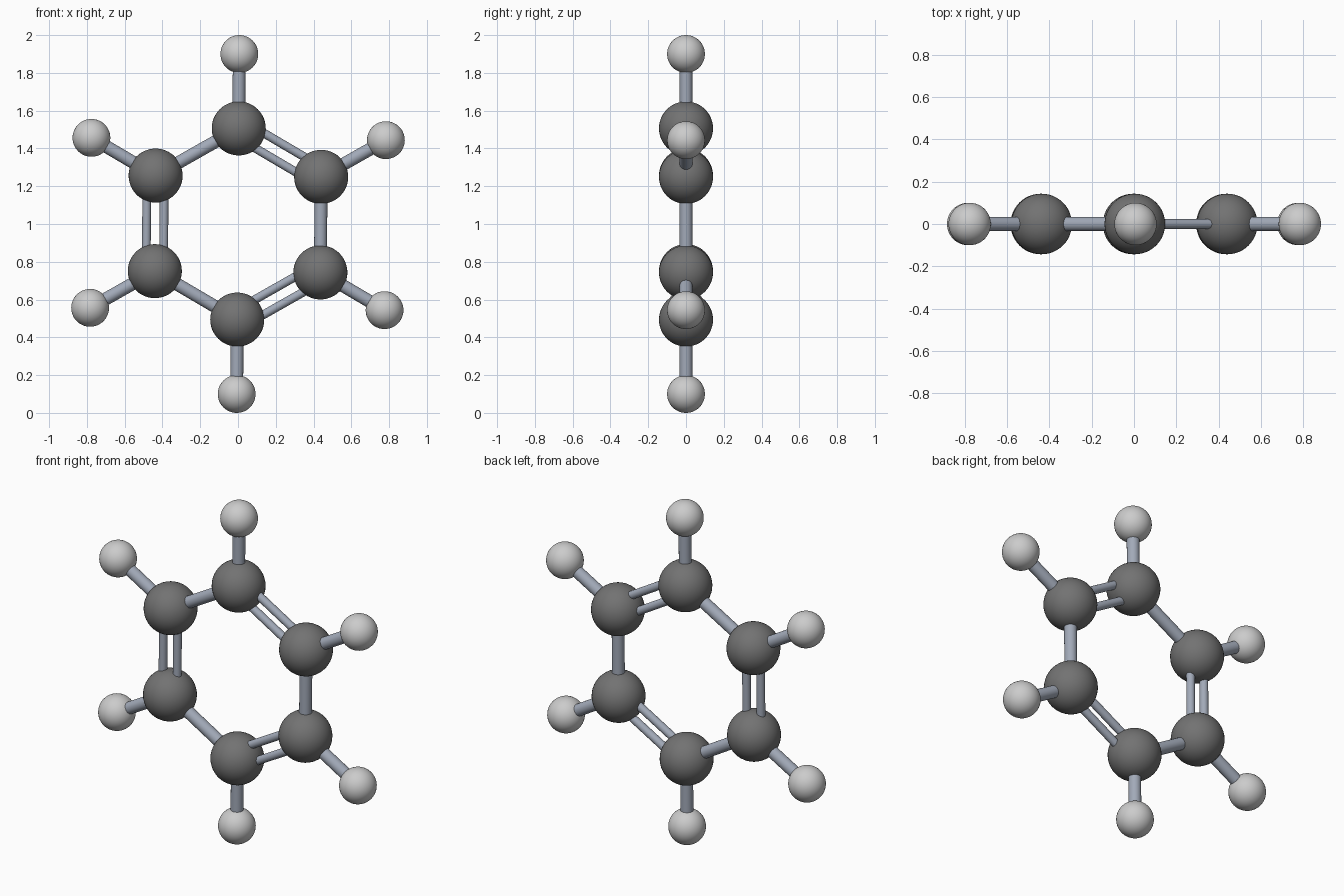
import bpy
import math
from mathutils import Vector

if "Cube" in bpy.data.objects:
    bpy.data.objects.remove(bpy.data.objects["Cube"])

CENTRE = Vector((0, 0, 1.0))
RING_R, OUTER_R = 0.506, 0.90
TWIST = math.radians(0.45)


def spot(i, radius):
    """Point i of six, clockwise from the top in the front view."""
    a = i * math.pi / 3 + TWIST
    return CENTRE + Vector((math.sin(a), 0, math.cos(a))) * radius


def smooth(obj, name):
    obj.name = name
    bpy.ops.object.shade_smooth_by_angle(angle=math.radians(40))


def ball(name, pos, radius):
    bpy.ops.mesh.primitive_uv_sphere_add(segments=48, ring_count=24, radius=radius, location=pos)
    smooth(bpy.context.object, name)


def rod(name, a, b, radius):
    d = b - a
    bpy.ops.mesh.primitive_cylinder_add(vertices=32, radius=radius, depth=d.length,
                                        location=(a + b) / 2,
                                        rotation=d.to_track_quat('Z', 'Y').to_euler())
    obj = bpy.context.object
    smooth(obj, name)
    obj.data.materials.append(bond_mat)


def grey(name, rgb):
    m = bpy.data.materials.new(name)
    m.diffuse_color = (*rgb, 1)
    m.use_nodes = True
    m.node_tree.nodes["Principled BSDF"].inputs["Base Color"].default_value = m.diffuse_color
    return m


bond_mat = grey("bond_blue_grey", (0.36, 0.40, 0.48))

for i in range(6):
    inner, outer, following = spot(i, RING_R), spot(i, OUTER_R), spot(i + 1, RING_R)
    # Atoms
    ball(f"carbon_atom_{i}", inner, 0.143)
    bpy.context.object.data.materials.append(
        bpy.data.materials.get("carbon_grey") or grey("carbon_grey", (0.17, 0.17, 0.17)))
    ball(f"hydrogen_atom_{i}", outer, 0.10)
    # Outward single bond
    rod(f"outer_bond_{i}", inner, outer, 0.034)
    # Ring bonds alternate double and single
    if i % 2 == 0:
        side = ((inner + following) / 2 - CENTRE).normalized() * 0.046
        rod(f"double_bond_outer_{i}", inner + side, following + side, 0.023)
        rod(f"double_bond_inner_{i}", inner - side, following - side, 0.023)
    else:
        rod(f"single_bond_{i}", inner, following, 0.034)
